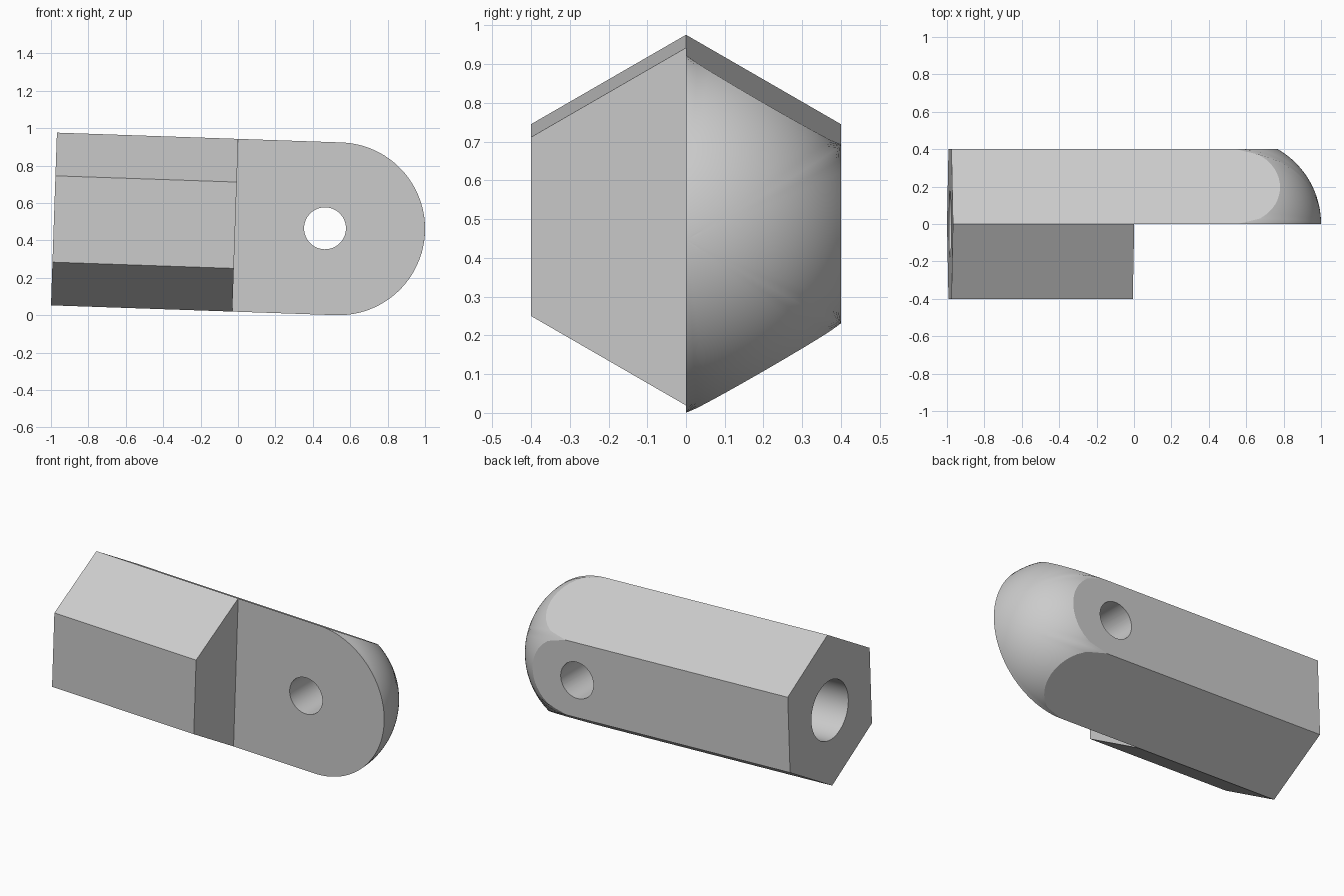
import bpy, bmesh, math
from mathutils import Matrix

if "Cube" in bpy.data.objects:
    bpy.data.objects.remove(bpy.data.objects["Cube"], do_unlink=True)

FLAT = 0.4                                  # centre to flat side
R = FLAT / math.cos(math.pi / 6)            # centre to corner, also dome radius
LENGTH = 1.523                              # dome centre to square end
STEP = -0.553                               # where the front half is cut away
SEG, RINGS = 96, 24

grey = bpy.data.materials.new("light grey")
grey.use_nodes = True
grey.diffuse_color = (0.6, 0.6, 0.6, 1)
grey.node_tree.nodes["Principled BSDF"].inputs["Base Color"].default_value = (0.6, 0.6, 0.6, 1)


def make_object(name, bm):
    bmesh.ops.recalc_face_normals(bm, faces=bm.faces)
    mesh = bpy.data.meshes.new(name)
    bm.to_mesh(mesh)
    bm.free()
    mesh.materials.append(grey)
    obj = bpy.data.objects.new(name, mesh)
    bpy.context.collection.objects.link(obj)
    return obj


def hex_radius(angle):
    sector = math.pi / 3
    return FLAT / math.cos((angle + sector / 2) % sector - sector / 2)


# Hexagonal bar whose end is rounded to a sphere
def hex_bar():
    bm = bmesh.new()
    rings = [[] for _ in range(RINGS + 1)]
    for i in range(SEG):
        a = 2 * math.pi * i / SEG
        c, s = round(math.cos(a), 7), round(math.sin(a), 7)
        rad = hex_radius(a)
        start = math.asin(min(1, rad / R))
        rings[0].append(bm.verts.new((-LENGTH, rad * c, rad * s)))
        for k in range(RINGS):
            t = start * (1 - k / RINGS)
            rings[k + 1].append(bm.verts.new((R * math.cos(t), R * math.sin(t) * c, R * math.sin(t) * s)))
    tip = bm.verts.new((R, 0, 0))
    bm.faces.new(rings[0])
    for k in range(RINGS):
        for i in range(SEG):
            j = (i + 1) % SEG
            face = bm.faces.new((rings[k][i], rings[k][j], rings[k + 1][j], rings[k + 1][i]))
            face.smooth = k > 0
    for i in range(SEG):
        bm.faces.new((rings[-1][i], rings[-1][(i + 1) % SEG], tip)).smooth = True
    return make_object("hex_bar", bm)


def round_cutter(name, radius, depth, axis, centre):
    bm = bmesh.new()
    turn = Matrix.Rotation(math.pi / 2, 4, axis)
    bmesh.ops.create_cone(bm, cap_ends=True, segments=64, radius1=radius, radius2=radius,
                          depth=depth, matrix=Matrix.Translation(centre) @ turn)
    for f in bm.faces:
        f.smooth = len(f.verts) == 4
    return make_object(name, bm)


def box_cutter(name, low, high):
    bm = bmesh.new()
    bmesh.ops.create_cube(bm, size=1)
    for v in bm.verts:
        v.co = [h if p > 0 else l for p, l, h in zip(v.co, low, high)]
    return make_object(name, bm)


def cut(body, cutter):
    cutter.hide_render = True
    mod = body.modifiers.new(cutter.name, "BOOLEAN")
    mod.operation, mod.solver, mod.object = "DIFFERENCE", "EXACT", cutter
    bpy.context.view_layer.objects.active = body
    bpy.ops.object.modifier_apply(modifier=mod.name)
    bpy.data.objects.remove(cutter, do_unlink=True)


bar = hex_bar()
# Stepped tongue, cross pin hole and blind bore in the square end
cut(bar, box_cutter("step_cutter", (STEP, -1, -1), (1, 0, 1)))
cut(bar, round_cutter("pin_hole_cutter", 0.112, 2, "X", (-0.073, 0, 0)))
BORE = 0.75
cut(bar, round_cutter("bore_cutter", 0.18, 2 * BORE, "Y", (-LENGTH, 0, 0)))

# Slight downward tilt toward the rounded end
bar.rotation_euler.y = math.radians(1.97)
bar.location = (1 - R, 0, R)
